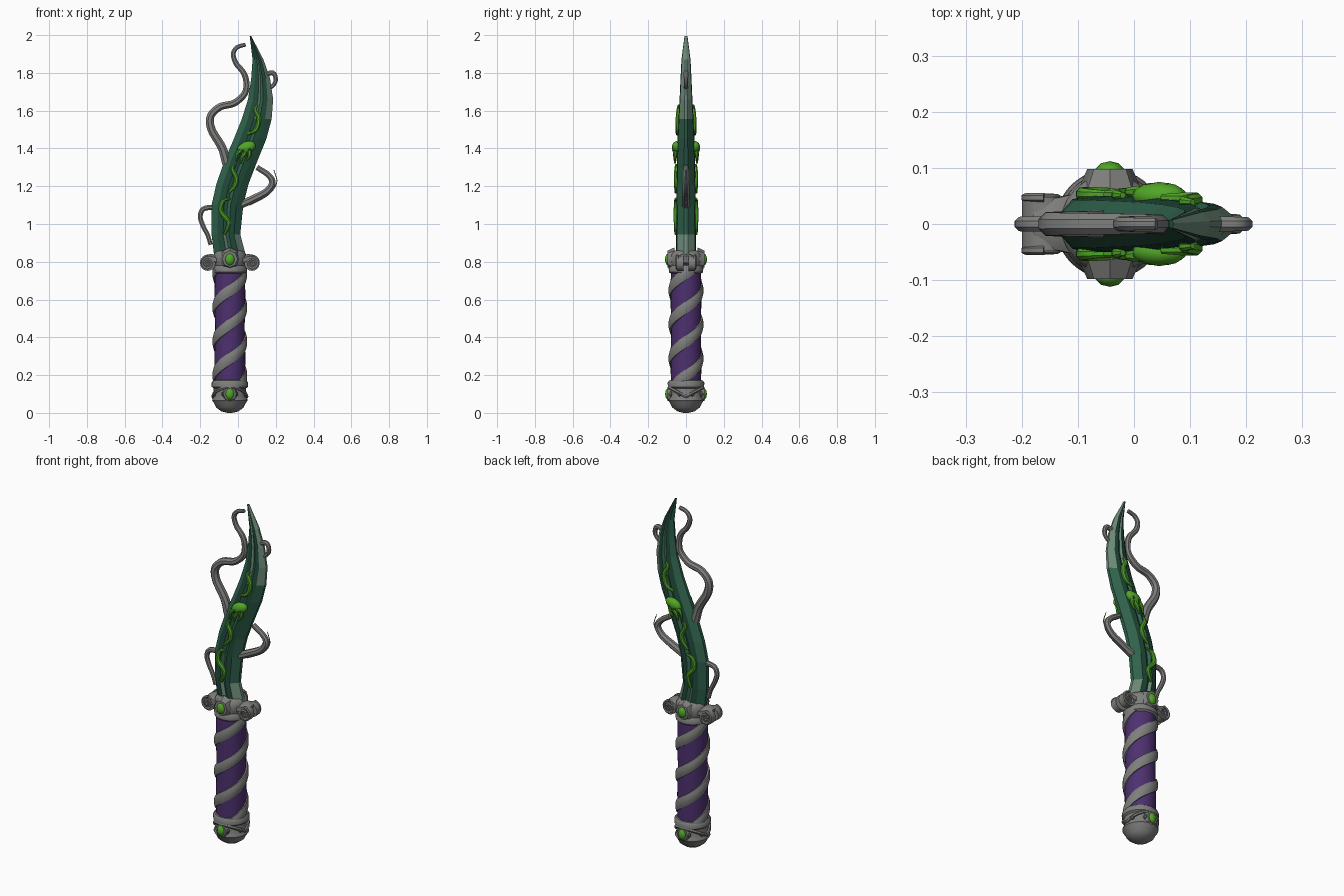
import bpy, bmesh, math
from mathutils import Vector, Matrix

cube = bpy.data.objects.get("Cube")
if cube:
    bpy.data.objects.remove(cube)


def material(name, rgb):
    m = bpy.data.materials.new(name)
    m.use_nodes = True
    m.diffuse_color = (*rgb, 1)
    m.node_tree.nodes["Principled BSDF"].inputs["Base Color"].default_value = (*rgb, 1)
    return m


STONE = material("stone grey", (.21, .21, .205))
RECESS = material("shadow grey", (.07, .07, .07))
PURPLE = material("purple leather", (.075, .03, .16))
DARK = material("dark green", (.014, .065, .04))
MID = material("mid green", (.03, .125, .075))
PALE = material("pale green", (.15, .25, .185))
BRIGHT = material("bright green", (.08, .38, .02))
AXIS = -.043  # x of the grip's axis
Y = Vector((0, 1, 0))


def finish(name, bm, mats, smooth=True):
    bmesh.ops.recalc_face_normals(bm, faces=bm.faces)
    me = bpy.data.meshes.new(name)
    bm.to_mesh(me)
    bm.free()
    ob = bpy.data.objects.new(name, me)
    bpy.context.collection.objects.link(ob)
    for m in mats:
        me.materials.append(m)
    if smooth:
        bpy.ops.object.select_all(action='DESELECT')
        ob.select_set(True)
        bpy.context.view_layer.objects.active = ob
        bpy.ops.object.shade_smooth_by_angle(angle=math.radians(40))
    return ob


def skin(bm, rings):
    loops = [[bm.verts.new(p) for p in r] for r in rings]
    n = len(loops[0])
    for a, b in zip(loops, loops[1:]):
        for i in range(n):
            j = (i + 1) % n
            bm.faces.new((a[i], a[j], b[j], b[i]))
    bm.faces.new(loops[0])
    bm.faces.new(loops[-1])


def spline(pts, steps=5):
    p = [Vector(q) for q in pts]
    p = [2 * p[0] - p[1]] + p + [2 * p[-1] - p[-2]]
    out = []
    for a, b, c, d in zip(p, p[1:], p[2:], p[3:]):
        for k in range(steps):
            t = k / steps
            out.append(.5 * (2 * b + (c - a) * t + (2 * a - 5 * b + 4 * c - d) * t * t
                             + (3 * b - a - 3 * c + d) * t ** 3))
    return out + [p[-2]]


def sweep(name, path, width, mat, depth=1, normal=lambda p: Y, sides=8):
    """Tube along a path; width is a function of 0..1, depth scales along the normal."""
    bm = bmesh.new()
    rings = []
    last = len(path) - 1
    for i, p in enumerate(path):
        tangent = (path[min(i + 1, last)] - path[max(i - 1, 0)]).normalized()
        n = normal(p)
        side = tangent.cross(n).normalized()
        w = width(i / last)
        angles = [math.tau * (k + .5) / sides for k in range(sides)]
        rings.append([p + side * w * math.cos(a) + n * w * depth * math.sin(a) for a in angles])
    skin(bm, rings)
    return finish(name, bm, [mat])


def lathe(name, profile, mat, sides=24):
    bm = bmesh.new()
    turn = [math.tau * k / sides for k in range(sides)]
    skin(bm, [[(AXIS + r * math.cos(a), r * math.sin(a), z) for a in turn] for r, z in profile])
    return finish(name, bm, [mat])


def ball(name, centre, size, mat, tilt=0):
    bm = bmesh.new()
    bmesh.ops.create_icosphere(bm, subdivisions=2, radius=1)
    bm.transform(Matrix.Translation(centre) @ Matrix.Rotation(tilt, 4, 'Y') @ Matrix.Diagonal((*size, 1)))
    return finish(name, bm, [mat])


def disc(name, centre, r, half, mat, sides=20, stretch=1, taper=1):
    """Cylinder along y, wider at its inner end when tapered outward."""
    bm = bmesh.new()
    out = 1 if centre[1] >= 0 else -1
    bmesh.ops.create_cone(bm, cap_ends=True, segments=sides, radius1=r, radius2=r * taper, depth=2 * half)
    bm.transform(Matrix.Translation(centre) @ Matrix.Diagonal((1, 1, stretch, 1))
                 @ Matrix.Rotation(-out * math.pi / 2, 4, 'X'))
    return finish(name, bm, [mat])


# Blade: height, left edge, right edge, half thickness
ROWS = [(.82, -.125, .045, .052), (.945, -.14, .012, .052), (1.1, -.14, .028, .05),
        (1.21, -.115, .055, .05), (1.34, -.07, .105, .048), (1.45, -.022, .15, .045),
        (1.555, .02, .178, .04), (1.66, .053, .186, .034), (1.77, .07, .17, .029),
        (1.87, .077, .135, .024), (1.995, .062, .07, .008)]
SECTION = [(0, .2), (.2, .85), (.4, 1), (.5, .78), (.6, 1), (.78, .9), (1, .2)]


def thickness(z):
    for a, b in zip(ROWS, ROWS[1:]):
        if z <= b[0]:
            return a[3] + (b[3] - a[3]) * (z - a[0]) / (b[0] - a[0])
    return ROWS[-1][3]


bm = bmesh.new()
rings = []
for z, left, right, t in ROWS:
    half = [(left + (right - left) * u, -t * v, z) for u, v in SECTION]
    rings.append(half + [(x, -y, z) for x, y, z in reversed(half)])
skin(bm, rings)
bm.normal_update()
bmesh.ops.recalc_face_normals(bm, faces=bm.faces)
for f in bm.faces:
    z = f.calc_center_median().z
    if f.normal.x > .35:
        f.material_index = 2 if z < .9 or z > 1.58 else 1
    elif f.normal.x < -.35:
        f.material_index = 1
finish("blade", bm, [DARK, MID, PALE], smooth=False)

# Tendrils curling off the blade edges: x, z path with start and end radius
TENDRILS = {
    "upper_left_tendril": ([(-.06, 1.32), (-.085, 1.405), (-.14, 1.5), (-.145, 1.57), (-.095, 1.62),
                            (-.02, 1.64), (.035, 1.69), (.045, 1.745), (.03, 1.8), (-.01, 1.85),
                            (-.025, 1.9), (-.005, 1.935), (.04, 1.95)], .026, .011),
    "lower_left_tendril": ([(-.145, .89), (-.16, .94), (-.185, .99), (-.2, 1.04), (-.182, 1.08),
                            (-.12, 1.09)], .012, .015),
    "middle_right_tendril": ([(.01, 1.1), (.095, 1.14), (.155, 1.175), (.182, 1.22), (.16, 1.26),
                              (.1, 1.3)], .023, .015),
    "upper_right_tendril": ([(.155, 1.71), (.187, 1.735), (.2, 1.765), (.185, 1.8), (.14, 1.79)],
                            .01, .015),
    "thin_wisp": ([(.06, 1.1), (.16, 1.155), (.205, 1.22), (.19, 1.285)], .004, .002)}
for name, (pts, r0, r1) in TENDRILS.items():
    sweep(name, spline([(x, 0, z) for x, z in pts]), lambda t, a=r0, b=r1: a + (b - a) * t, STONE)

# Raised serpents and creature head on both faces
SERPENTS = [[(-.07, .945), (-.05, 1.01), (-.09, 1.065), (-.08, 1.12), (-.04, 1.135)],
            [(-.05, 1.165), (-.015, 1.205), (-.01, 1.245), (-.03, 1.29), (-.02, 1.315)],
            [(.05, 1.475), (.095, 1.5), (.11, 1.56), (.09, 1.605), (.105, 1.63)]]
FINGERS = [[(.03, 1.4), (-.005, 1.37), (-.012, 1.33)], [(.04, 1.38), (.02, 1.35), (.015, 1.32)],
           [(.06, 1.39), (.06, 1.36), (.045, 1.335)]]
for s, side in ((-1, "front"), (1, "back")):
    for i, pts in enumerate(SERPENTS):
        path = spline([(x, s * (thickness(z) + .003), z) for x, z in pts])
        sweep(f"{side}_serpent_{i + 1}", path, lambda t: .004 + .009 * math.sin(math.pi * (.1 + .85 * t)), BRIGHT)
    for i, pts in enumerate(FINGERS):
        path = spline([(x, s * (thickness(z) + .01), z) for x, z in pts])
        sweep(f"{side}_head_finger_{i + 1}", path, lambda t: .014 - .009 * t, BRIGHT)
    ball(f"{side}_head", (.045, s * .05, 1.405), (.052, .025, .032), BRIGHT, -.35)
    for x, z in ((.028, 1.39), (.06, 1.395)):
        ball(f"{side}_head_eye", (x, s * .068, z), (.009, .005, .007), DARK)

# Grip with two spiral straps
lathe("grip", [(.08, .15), (.082, .3), (.078, .45), (.082, .6), (.08, .77)], PURPLE)
PITCH = .36
for i in range(2):
    path = []
    for k in range(73):
        z = .155 + .61 * k / 72
        a = (z - .468 - i * PITCH / 2) / PITCH * math.tau - math.pi / 2
        path.append(Vector((AXIS + .08 * math.cos(a), .08 * math.sin(a), z)))
    sweep(f"grip_strap_{i + 1}", path, lambda t: .03, STONE, .42,
          lambda p: Vector((p.x - AXIS, p.y, 0)).normalized())

# Pommel with zigzag moulding, studs and gems
lathe("pommel", [(.012, 0), (.045, .008), (.072, .028), (.084, .052), (.094, .066), (.092, .075),
                 (.086, .085), (.086, .13), (.096, .138), (.097, .16), (.088, .172), (.07, .175)], STONE)
zigzag = []
for k in range(49):
    a = math.tau * k / 48
    zigzag.append(Vector((AXIS + .089 * math.cos(a), .089 * math.sin(a), .085 + .05 * abs(math.sin(a)))))
sweep("pommel_moulding", zigzag, lambda t: .009, STONE, 1,
      lambda p: Vector((p.x - AXIS, p.y, 0)).normalized(), 6)
for k in range(8):
    a = math.tau * (k + .5) / 8
    ball("pommel_stud", (AXIS + .088 * math.cos(a), .088 * math.sin(a), .1), (.011, .011, .013), RECESS)

# Guard: collar, curled arms and gem mounts
lathe("guard_collar", [(.078, .735), (.09, .745), (.092, .765), (.082, .78), (.088, .8), (.088, .835),
                       (.075, .855), (.06, .86)], STONE)
for d, arm in ((-1, "right"), (1, "left")):
    hub = Vector((AXIS + d * .117, 0, .792))
    top = [(AXIS, 0, .83), (AXIS + d * .06, 0, .808), (AXIS + d * .1, 0, .818), (hub.x + d * .015, 0, .812)]
    sweep(f"{arm}_guard_arm", spline(top), lambda t: .034 - .014 * t, STONE, 2)
    for s in (-1, 1):
        c = hub + Y * s * .03
        disc(f"{arm}_guard_scroll", c, .04, .018, STONE)
        curl = []
        for k in range(33):
            a = math.pi / 2 - d * math.tau * 1.5 * k / 32
            r = .04 - .032 * k / 32
            curl.append(hub + Vector((r * math.cos(a), s * .047, r * math.sin(a))))
        sweep(f"{arm}_guard_curl", curl, lambda t: .0075 - .003 * t, STONE, 1.1, sides=6)
        disc(f"{arm}_scroll_recess", hub + Y * s * .0475, .03, .001, RECESS)

for s, side in ((-1, "front"), (1, "back")):
    disc(f"{side}_guard_mount", (AXIS, s * .08, .815), .056, .018, STONE, 8, 1.08, .72)
    ball(f"{side}_guard_gem", (AXIS, s * .092, .812), (.027, .02, .034), BRIGHT)
    disc(f"{side}_pommel_mount", (AXIS, s * .084, .1), .045, .014, STONE, 8, 1.05, .75)
    ball(f"{side}_pommel_gem", (AXIS, s * .093, .1), (.024, .018, .032), BRIGHT)
